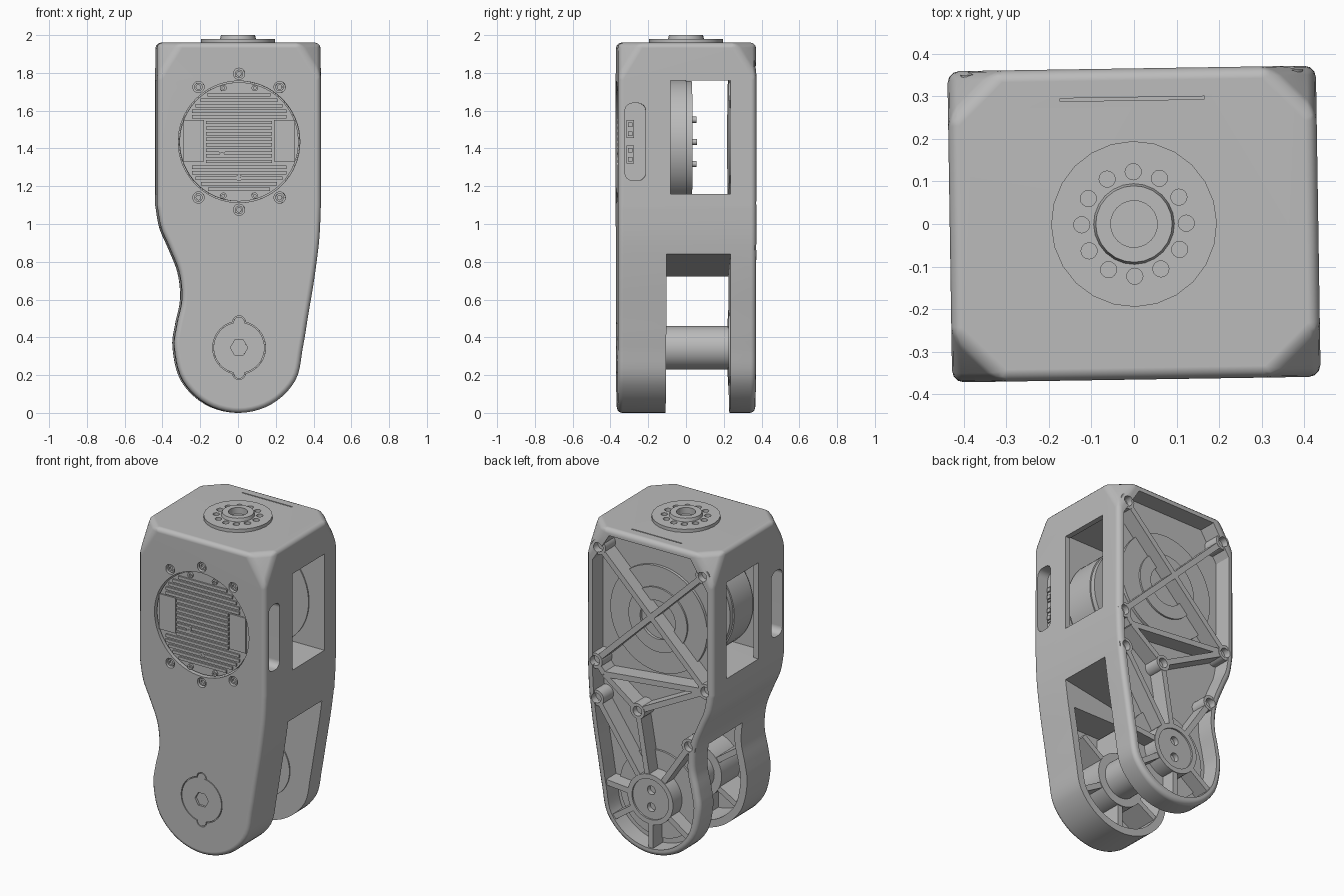
import bpy, bmesh, math
from mathutils import Vector, Matrix

if "Cube" in bpy.data.objects:
    bpy.data.objects.remove(bpy.data.objects["Cube"], do_unlink=True)

grey = bpy.data.materials.new("plain grey")
grey.use_nodes = True
grey.diffuse_color = (0.5, 0.5, 0.5, 1)
grey.node_tree.nodes["Principled BSDF"].inputs["Base Color"].default_value = grey.diffuse_color
parts = []
HW, HD, TOP = 0.4335, 0.366, 1.96     # half width, half depth, top of the body
FLOOR = 0.257                         # floor of the back recess
HUB, MOTOR = (0, 0.345), (0, 1.435)


def finish(name, bm):
    bmesh.ops.remove_doubles(bm, verts=bm.verts, dist=1e-5)
    bmesh.ops.recalc_face_normals(bm, faces=bm.faces)
    me = bpy.data.meshes.new(name)
    bm.to_mesh(me)
    bm.free()
    me.materials.append(grey)
    ob = bpy.data.objects.new(name, me)
    bpy.context.collection.objects.link(ob)
    parts.append(ob)
    return ob


def place(axis, u, v, t):
    return {"x": (t, u, v), "y": (u, t, v), "z": (u, v, t)}[axis]


def prism_bm(pts, a, b, axis="y"):
    bm = bmesh.new()
    face = bm.faces.new([bm.verts.new(place(axis, u, v, a)) for u, v in pts])
    ext = bmesh.ops.extrude_face_region(bm, geom=[face])["geom"]
    move = Vector(place(axis, 0, 0, b - a))
    bmesh.ops.translate(bm, vec=move, verts=[g for g in ext if isinstance(g, bmesh.types.BMVert)])
    bmesh.ops.recalc_face_normals(bm, faces=bm.faces)
    return bm


def prism(name, pts, a, b, axis="y"):
    return finish(name, prism_bm(pts, a, b, axis))


def circle(c, r, n=32):
    return [(c[0] + r * math.cos(i * math.tau / n), c[1] + r * math.sin(i * math.tau / n)) for i in range(n)]


def rect(u0, u1, v0, v1):
    return [(u0, v0), (u1, v0), (u1, v1), (u0, v1)]


def rounded(u0, u1, v0, v1, r):
    out = []
    for k, (u, v) in enumerate(rect(u0 + r, u1 - r, v0 + r, v1 - r)):
        for i in range(5):
            a = math.pi + (k + i / 4) * math.pi / 2
            out.append((u + r * math.cos(a), v + r * math.sin(a)))
    return out


def lathe(name, c, prof, n=40, axis="y"):
    """Turn a (radius, offset) profile about an axis through c."""
    bm = bmesh.new()
    rings = [[bm.verts.new(place(axis, u, v, t)) for u, v in circle(c, max(r, 1e-6), n)] for r, t in prof]
    for p, q in zip(rings, rings[1:]):
        for i in range(n):
            j = (i + 1) % n
            bm.faces.new((p[i], p[j], q[j], q[i]))
    return finish(name, bm)


def bar(name, p, q, w, a, b):
    p, q = Vector(p), Vector(q)
    d = (q - p).normalized() * w / 2
    s = Vector((-d.y, d.x))
    return prism(name, [p + s, p - s, q - s, q + s], a, b)


def spline(pts, steps=5):
    pts = [Vector(p) for p in pts]
    ext = [pts[0]] + pts + [pts[-1]]
    out = []
    for a, b, c, d in zip(ext, ext[1:], ext[2:], ext[3:]):
        for i in range(steps):
            t = i / steps
            out.append(b + (c - a) * t / 2 + (a * 2 - b * 5 + c * 4 - d) * t * t / 2
                       + (b * 3 - a - c * 3 + d) * t ** 3 / 2)
    return out + [pts[-1]]


def inset(pts, dist):
    out = []
    for i, p in enumerate(pts):
        a, b = (p - pts[i - 1]).normalized(), (pts[(i + 1) % len(pts)] - p).normalized()
        na, nb = Vector((a.y, -a.x)), Vector((b.y, -b.x))
        out.append(p + (na + nb) * dist / (1 + na.dot(nb)))
    return out


def bake(ob):
    deps = bpy.context.evaluated_depsgraph_get()
    deps.update()
    me = bpy.data.meshes.new_from_object(ob.evaluated_get(deps))
    ob.modifiers.clear()
    ob.data = me


def cut(target, *cutters):
    for c in cutters:
        m = target.modifiers.new("cut", "BOOLEAN")
        m.object, m.solver, m.operation = c, "EXACT", "DIFFERENCE"
    bake(target)
    for c in cutters:
        parts.remove(c)
        bpy.data.objects.remove(c, do_unlink=True)


# Side outline, running round the bottom from one side to the other
arc = [(0.345 * math.cos(math.radians(a)), 0.345 + 0.345 * math.sin(math.radians(a))) for a in (-30, -60, -90, -120, -150)]
side = spline([(HW, 1.1), (0.425, 0.92), (0.4, 0.72), (0.367, 0.52), (0.338, 0.345)] + arc +
              [(-0.342, 0.345), (-0.328, 0.47), (-0.302, 0.6), (-0.315, 0.74), (-0.365, 0.87), (-0.412, 0.98), (-HW, 1.1)])

# Body shell with four clipped top corners and rounded edges
bm = prism_bm(side + [Vector((-HW, TOP)), Vector((HW, TOP))], -HD, HD)
for sx in (-1, 1):
    for sy in (-1, 1):
        a = Vector((sx * HW, sy * 0.25, TOP))
        b = Vector((sx * 0.315, sy * HD, TOP))
        c = Vector((sx * HW, sy * HD, 1.77))
        no = (b - a).cross(c - a)
        no = no if no.z > 0 else -no
        geom = bm.verts[:] + bm.edges[:] + bm.faces[:]
        res = bmesh.ops.bisect_plane(bm, geom=geom, plane_co=a, plane_no=no, clear_outer=True)
        bmesh.ops.holes_fill(bm, edges=[g for g in res["geom_cut"] if isinstance(g, bmesh.types.BMEdge)])
body = finish("body", bm)
bev = body.modifiers.new("round", "BEVEL")
bev.width, bev.segments, bev.angle_limit = 0.028, 3, math.radians(32)
bake(body)

# Cavity, side windows, fork gap, back recess, inner leg recess
recess = inset(side + [Vector((-HW, 1.75)), Vector((-0.3, TOP)), Vector((0.3, TOP)), Vector((HW, 1.75))], 0.042)
leg = [p for p in inset(side, 0.045) if p.y < 0.72]
cut(body,
    prism("c", rect(-0.4, 0.4, 1.16, 1.85), -0.2, 0.23),
    prism("c", rect(-0.09, 0.23, 1.16, 1.76), -1, 1, "x"),
    prism("c", [(-0.7, -0.1), (0.7, -0.1), (0.7, 0.887), (-0.7, 0.66)], -0.11, 0.23),
    prism("c", recess, FLOOR, 0.6),
    prism("c", leg, -0.3, -0.1),
    prism("c", circle(MOTOR, 0.322, 64), -0.6, -0.15))

# Side pockets, screw holes, cover seat and the top slit
NL, NR, CL, CR, MID = (0.355, 1.825), (-0.355, 1.825), (0.378, 1.11), (-0.372, 1.11), (0.09, 0.87)
KL, KR = (0.368, 0.88), (-0.26, 0.74)
bosses = (NL, NR, CL, CR, MID, KL, KR)
screws = [(0, 1.795), (0, 1.075)] + [(s * 0.215, z) for s in (-1, 1) for z in (1.725, 1.14)]
cut(body,
    *[prism("c", rounded(-0.33, -0.22, 1.23, 1.64, 0.04), s * 0.36, s * 0.6, "x") for s in (-1, 1)],
    *[prism("c", circle(p, 0.03, 20), -0.6, -0.34) for p in screws],
    *[prism("c", circle(p, 0.03, 20), 0.315, 0.6) for p in bosses if p != MID],
    prism("c", circle(HUB, 0.14, 48), -0.6, -0.352),
    *[prism("c", circle((0, HUB[1] + s * 0.135), 0.034, 20), -0.6, -0.352) for s in (-1, 1)],
    prism("c", rect(-0.17, 0.17, 0.291, 0.298), 1.945, 2.2, "z"))
for p in screws:
    lathe("front_screw", p, [(0, -0.345), (0.012, -0.345), (0.012, -0.357), (0.022, -0.357), (0.022, -0.335)], 16)

# Ports deep in the left pocket
for z in (1.355, 1.49):
    prism("port_frame", rect(-0.32, -0.28, z - 0.035, z + 0.06), 0.355, 0.37, "x")
    for dz in (-0.012, 0.035):
        prism("side_port", rect(-0.312, -0.288, z + dz - 0.012, z + dz + 0.012), 0.355, 0.38, "x")

# Motor with ribbed cooling face
lathe("motor", MOTOR, [(0, -0.35), (0.315, -0.35), (0.315, -0.19), (0.33, -0.19), (0.33, 0), (0.322, 0), (0.322, 0.03), (0, 0.03)], 64)
for k in range(18):
    z = 1.685 - k * 0.0295
    w = 0.175 if 1.315 < z < 1.56 else min(0.25, math.sqrt(0.3 ** 2 - (z - MOTOR[1]) ** 2))
    prism("cooling_fin", rect(-w, w, z - 0.009, z + 0.009), -0.36, -0.345)
for s in (-1, 1):
    prism("cooling_side_pad", rect(s * 0.24 - 0.055, s * 0.24 + 0.055, 1.33, 1.55), -0.358, -0.345)
for p in [(s * 0.083, z) for s in (-1, 1) for z in (1.72, 1.15)] + [(-0.09, 1.385), (0, 1.245)]:
    lathe("motor_screw", p, [(0, -0.355), (0.007, -0.355), (0.007, -0.363), (0.017, -0.363), (0.017, -0.345)], 12)
for p in circle(MOTOR, 0.135, 6):
    lathe("motor_bolt", p, [(0, 0.055), (0.016, 0.055), (0.016, 0.02)], 12)

# Front pivot cover with key tabs and a hex socket
lathe("pivot_hex_socket", HUB, [(0, -0.352), (0.046, -0.352), (0.046, -HD)], 6)
cover = prism("pivot_cover", circle(HUB, 0.135, 48), -HD, -0.345)
cut(cover, prism("c", circle(HUB, 0.046, 6), -0.5, -0.3))
for s in (-1, 1):
    prism("pivot_tab", circle((0, HUB[1] + s * 0.135), 0.029, 20), -0.3655, -0.345)

# Top output flange
flange = lathe("output_flange", (0, 0), [(0, 1.93), (0.195, 1.93), (0.195, 1.98), (0.095, 1.98), (0.09, 2.0),
                                         (0.055, 2.0), (0.055, 1.94), (0, 1.94)], 24, "z")
cut(flange, *[prism("c", p, 1.955, 2.1, "z") for p in [circle(q, 0.019, 16) for q in circle((0, 0), 0.123, 12)]])

# Pivot shaft and back hub with two screw holes
lathe("pivot_shaft", HUB, [(0.115, -0.31), (0.115, 0.25)], 48)
lathe("pivot_collar", HUB, [(0.115, -0.115), (0.165, -0.115), (0.165, -0.31)], 48)
lathe("inner_washer", HUB, [(0.115, 0.223), (0.2, 0.223), (0.2, 0.24)], 48)
lathe("hub_step", HUB, [(0, FLOOR + 0.012), (0.27, FLOOR + 0.012), (0.27, FLOOR - 0.01)], 48)
lathe("hub_ring", HUB, [(0.125, FLOOR), (0.125, 0.36), (0.155, 0.36), (0.155, FLOOR)], 48)
hub = prism("hub_plate", circle(HUB, 0.126, 48), FLOOR, 0.35)
cut(hub, *[prism("c", circle((0, HUB[1] + s * 0.053), 0.027, 20), 0.32, 0.5) for s in (-1, 1)])

# Stepped motor seat, through the back plate
lathe("motor_seat", MOTOR, [(0, 0.268), (0.12, 0.268), (0.12, 0.285), (0.2, 0.285), (0.2, 0.275),
                            (0.33, 0.275), (0.33, 0.223), (0, 0.223)], 64)

# Back ribs and screw bosses
for p in bosses:
    lathe("back_boss", p, [(0, 0.32), (0.03, 0.32), (0.03, 0.357), (0.048, 0.357), (0.048, FLOOR - 0.01)], 24)


def spoke(deg, r=0.33):
    a = math.radians(deg)
    return (r * math.cos(a), HUB[1] + r * math.sin(a))


def from_hub(p):
    return Vector(HUB) + (Vector(p) - Vector(HUB)).normalized() * 0.15


def shorten(p, q, gap=0.038):
    d = (Vector(q) - Vector(p)).normalized() * gap
    return Vector(p) + d, Vector(q) - d


BEND = (0.32, 1.04)
ribs = [shorten(p, q) for p, q in ((NL, CR), (NR, CL), (MID, CR))]
ribs += [(BEND, shorten(BEND, p)[1]) for p in (CL, CR, MID)]
ribs += [(from_hub(p), shorten(HUB, p)[1]) for p in (MID, KL, KR)]
ribs += [(from_hub(p), p) for p in (spoke(-35), spoke(-90), spoke(-145), spoke(5, 0.31))]
for p, q in ribs:
    bar("back_rib", p, q, 0.034, FLOOR - 0.01, 0.355)

# Ribs inside the front leg
for deg in (-150, -90, -30, 35, 90, 145):
    p = spoke(deg)
    bar("leg_rib", from_hub(p), p, 0.034, -0.305, -0.12)

# Slight turn of the whole assembly, then shading
for ob in parts:
    ob.data.transform(Matrix.Rotation(0.0155, 4, "Z"))
    bpy.context.view_layer.objects.active = ob
    ob.select_set(True)
bpy.ops.object.shade_smooth_by_angle(angle=math.radians(32))
for ob in parts:
    ob.modifiers.new("flat_normals", "WEIGHTED_NORMAL").keep_sharp = True
